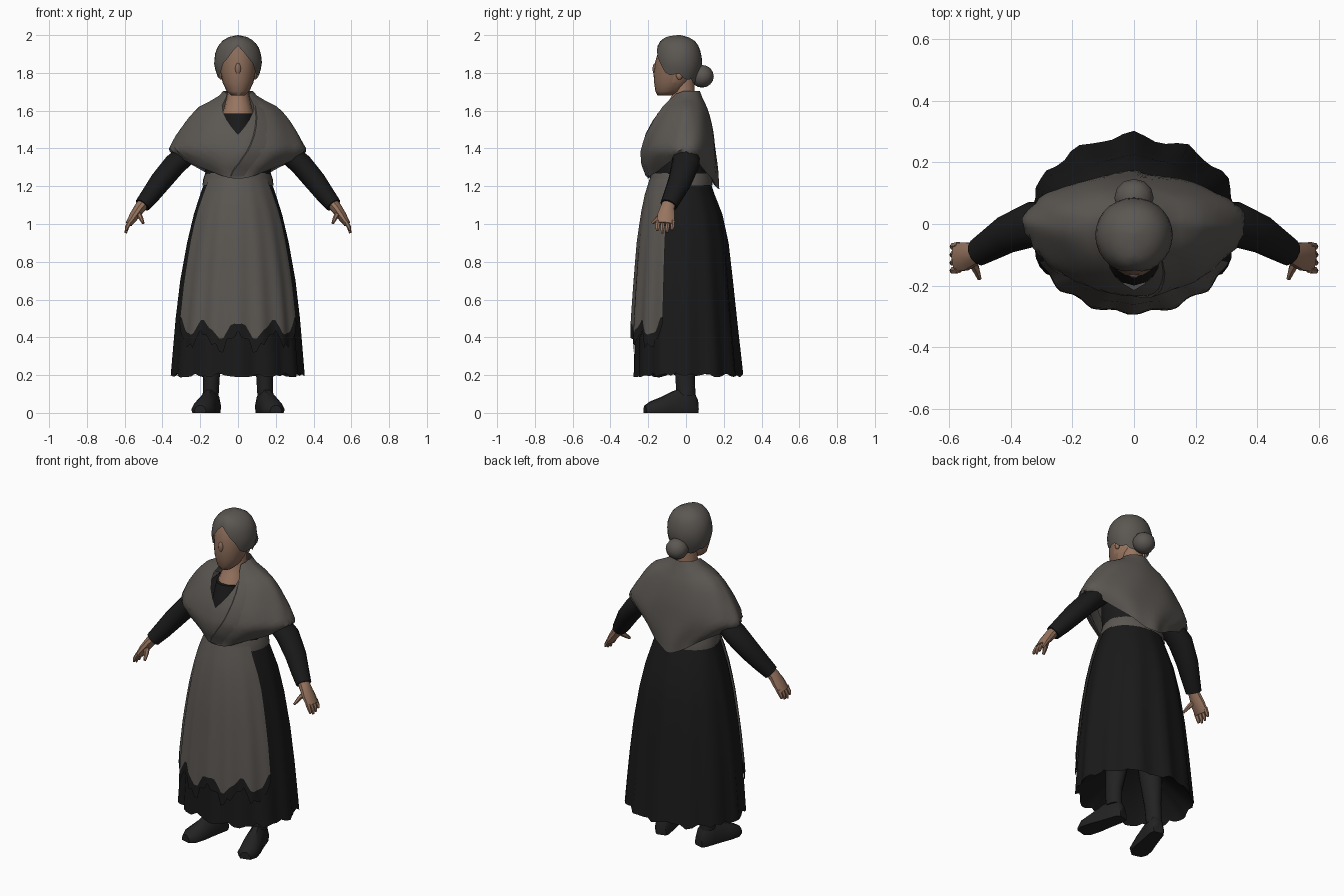
import bpy, bmesh, math, random
from mathutils import Vector, Matrix

if "Cube" in bpy.data.objects:
    bpy.data.objects.remove(bpy.data.objects["Cube"])

random.seed(4)


def material(name, r, g, b):
    m = bpy.data.materials.new(name)
    m.diffuse_color = (r, g, b, 1)
    m.use_nodes = True
    m.node_tree.nodes["Principled BSDF"].inputs["Base Color"].default_value = m.diffuse_color
    return m


GREY = material("grey_cloth", 0.105, 0.095, 0.085)
BLACK = material("black_cloth", 0.010, 0.010, 0.010)
SHOE = material("dark_leather", 0.016, 0.016, 0.017)
SKIN = material("skin", 0.31, 0.175, 0.115)
FACE = material("weathered_skin", 0.25, 0.145, 0.097)


def finish(name, bm, mats, angle=40, recalc=True):
    if recalc:
        bmesh.ops.recalc_face_normals(bm, faces=bm.faces)
    me = bpy.data.meshes.new(name)
    bm.to_mesh(me)
    bm.free()
    for m in mats:
        me.materials.append(m)
    ob = bpy.data.objects.new(name, me)
    bpy.context.collection.objects.link(ob)
    bpy.context.view_layer.objects.active = ob
    ob.select_set(True)
    bpy.ops.object.shade_smooth_by_angle(angle=math.radians(angle))
    ob.select_set(False)
    return ob


def skin_rings(rings, closed=True, caps=(False, False), pick=None):
    """Bridge rows of points into a surface; pick(row, centre) gives the material."""
    bm = bmesh.new()
    rows = [[bm.verts.new(p) for p in r] for r in rings]
    n = len(rows[0])
    for i in range(len(rows) - 1):
        for j in range(n if closed else n - 1):
            k = (j + 1) % n
            f = bm.faces.new((rows[i][j], rows[i + 1][j], rows[i + 1][k], rows[i][k]))
            if pick:
                f.material_index = pick(i, f.calc_center_median())
    for cap, row in zip(caps, (rows[0], rows[-1])):
        if cap:
            bm.faces.new(row)
    return bm


def ellipse(cy, z, rx, ry, n, cx=0):
    return [(cx + rx * math.cos(a), cy + ry * math.sin(a), z)
            for a in (2 * math.pi * j / n for j in range(n))]


def tube(path, n=10, caps=(True, True)):
    """path rows: x, y, z, width across, depth in y."""
    pts = [Vector(p[:3]) for p in path]
    rings = []
    for i, p in enumerate(path):
        d = (pts[min(i + 1, len(pts) - 1)] - pts[max(i - 1, 0)]).normalized()
        u = Vector((0, 1, 0)).cross(d).normalized()
        v = d.cross(u)
        rings.append([pts[i] + u * p[3] * math.cos(a) + v * p[4] * math.sin(a)
                      for a in (2 * math.pi * j / n for j in range(n))])
    return skin_rings(rings, caps=caps)


def lerp_table(table, z):
    """table rows run downwards in z; returns the interpolated other columns."""
    if z >= table[0][0]:
        return table[0][1:]
    for a, b in zip(table, table[1:]):
        if z >= b[0]:
            t = (a[0] - z) / (a[0] - b[0])
            return [p + (q - p) * t for p, q in zip(a[1:], b[1:])]
    return table[-1][1:]


# Skirt profile: z, half width, front y, back y
SKIRT = [(1.25, .165, -.175, .12), (1.17, .195, -.20, .145), (1.05, .232, -.222, .19),
         (.9, .266, -.24, .22), (.7, .30, -.252, .24), (.5, .322, -.262, .258), (.2, .345, -.268, .287)]


def skirt_point(a, z, off=0.0):
    rx, yf, yb = lerp_table(SKIRT, z)
    s = math.sin(a)
    return Vector(((rx + off) * math.cos(a), s * (yb + off) if s > 0 else -s * (yf - off), z))


# Pleated skirt, with folds that deepen toward the hem
N = 60
fold = [random.uniform(-.5, .5) + math.cos(j * 2 * math.pi / 5) for j in range(N)]
hem = [random.uniform(-.012, .012) for j in range(N)]
levels = [1.25, 1.17, 1.05, .9, .7, .5, .35, .2]
rings = [[skirt_point(2 * math.pi * j / N, z + (hem[j] if z == .2 else 0),
                      fold[j] * .011 * (1.25 - z)) for j in range(N)] for z in levels]
# lining closing the underside above the hem
rings.append([skirt_point(2 * math.pi * j / N, .24, -.03) for j in range(N)])
rings.append([Vector((p.x * .25, p.y * .25, .42)) for p in rings[-1]])
finish("skirt", skin_rings(rings, caps=(False, True)), [BLACK], 50)

# Apron with a scalloped grey edge and black lace border
cols, rows = 41, 9
apron = []
for i in range(rows + 2):
    row = []
    for j in range(cols):
        u = j / (cols - 1) * 2 - 1
        scallop = .46 + .042 * math.cos(u * 12.6) - .02 * (1 - u * u) - .012 * math.cos(u * 29)
        z = 1.24 + (scallop - 1.24) * min(i, rows) / rows
        if i > rows:
            z -= .035 + .045 * abs(math.sin(j * 1.1))
        spread = 1.0 + .12 * min(1, (1.24 - z) / .2)
        a = -math.pi / 2 + u * spread
        flare = .014 * (1.24 - z) * (1 - u * u)
        row.append(skirt_point(a, z, .014 + flare + .008 * (1.24 - z) * math.cos(j * .95)))
    apron.append(row)
finish("apron", skin_rings(apron, closed=False, pick=lambda i, c: int(i >= rows)),
       [GREY, BLACK], 50, recalc=False)

# Waistband tied round the back
finish("waistband", skin_rings([[skirt_point(2 * math.pi * j / 32, z, o) for j in range(32)]
                                for z, o in ((1.27, .008), (1.235, .014), (1.205, .006))]), [GREY])

# Bodice under the shawl
finish("bodice", skin_rings([ellipse(*r, 24) for r in (
    (-.025, 1.21, .165, .14), (-.02, 1.32, .18, .145), (-.02, 1.43, .185, .14),
    (-.01, 1.53, .165, .10), (0, 1.585, .11, .08))], caps=(True, True)), [BLACK])

# Shawl profile: z, half width, front y, back y
SHAWL = [(1.72, .062, -.045, .068), (1.67, .11, -.09, .085), (1.62, .21, -.135, .11),
         (1.56, .265, -.175, .13), (1.47, .325, -.217, .15), (1.39, .368, -.235, .158),
         (1.32, .29, -.228, .165), (1.26, .205, -.208, .17), (1.16, .15, -.20, .172)]


def shawl_point(a, t, off=0.0):
    s, c = math.sin(a), math.cos(a)
    low = 1.385 - (.20 * s ** 1.3 if s > 0 else .145 * abs(s) ** 1.2)
    top = 1.705 if s > -.3 else 1.705 - .03 * (-s - .3)
    if s < 0:  # open neckline
        top -= .21 * max(0, 1 - abs(c) / .60)
    z = top + (low - top) * t
    rx, yf, yb = lerp_table(SHAWL, z)
    crease = .005 * t * math.sin(a * 9 + t * 6)
    rx += crease + off
    # the front tapers toward the arms
    y = s * (yb + crease + off) if s > 0 else (-s) ** 1.3 * (yf - crease - off)
    return Vector((rx * c, y, z))


N = 56
rings = [[shawl_point(2 * math.pi * j / N, i / 12) for j in range(N)] for i in range(13)]
rings += [[shawl_point(2 * math.pi * j / N, t, -.014) for j in range(N)] for t in (.97, .7, .4)]
finish("shawl", skin_rings(rings), [GREY], 50)

# Overlapping front edge of the shawl, crossing gently toward the waist
fold_rows = []
for i in range(11):
    t = i / 10
    a = -math.pi / 2 + .50 - .62 * t
    fold_rows.append([shawl_point(a + w, .02 + .94 * t, o)
                      for w, o in ((-.07, .001), (-.05, .008), (.08, .007), (.28, .001))])
finish("shawl_fold", skin_rings(fold_rows, closed=False), [GREY], 50, recalc=False)

# Neck and upper chest
finish("neck", skin_rings([ellipse(*r, 14) for r in (
    (-.05, 1.56, .088, .098), (-.028, 1.63, .070, .078), (-.012, 1.69, .056, .058),
    (-.015, 1.80, .058, .06))]), [SKIN])
# Dark blouse filling the lower neckline
finish("blouse", skin_rings([ellipse(*r, 16) for r in (
    (-.06, 1.44, .10, .14), (-.055, 1.52, .09, .125), (-.05, 1.585, .085, .102))],
    caps=(True, True)), [BLACK])

# Head, with a darker face front
head = skin_rings([ellipse(*r, 20) for r in (
    (-.112, 1.68, .034, .038), (-.092, 1.702, .06, .07), (-.074, 1.75, .082, .095),
    (-.062, 1.80, .092, .11), (-.055, 1.86, .095, .108), (-.045, 1.92, .09, .10),
    (-.04, 1.96, .06, .07))], caps=(True, True),
    pick=lambda i, c: int(c.y < -.06))
finish("head", head, [SKIN, FACE], 60)


def ball(name, loc, size, mat):
    bm = bmesh.new()
    bmesh.ops.create_uvsphere(bm, u_segments=12, v_segments=8, radius=1,
                              matrix=Matrix.Translation(loc) @ Matrix.Diagonal((*size, 1)))
    finish(name, bm, [mat])


# Nose and lips
ball("nose", (0, -.163, 1.82), (.016, .014, .032), FACE)
ball("lips", (0, -.158, 1.755), (.026, .010, .012), FACE)

# Bonnet: a boxy-fronted dome, peaked over the brow and low at the nape
DOME = [(2.0, .02), (1.99, .38), (1.97, .66), (1.94, .85), (1.90, .96), (1.85, 1.0),
        (1.80, .92), (1.76, .78), (1.72, .62)]
rings = []
for i in range(10):
    ring = []
    for j in range(28):
        a = 2 * math.pi * j / 28
        s, c = math.sin(a), math.cos(a)
        rim = 1.785 + .15 * max(0, -s) ** 4 + .008 * math.cos(j * 2.1) - .04 * max(0, s)
        z = rim + (2.0 - rim) * (1 - (i / 9) ** 1.4)
        r = lerp_table(DOME, z)[0]
        front = r ** .6 if s < 0 else r
        ring.append((.127 * r * c, -.032 + (.132 * front if s < 0 else .118 * r) * s, z))
    rings.append(ring)
finish("bonnet", skin_rings(rings, caps=(True, False)), [GREY], 45)

# Covered bun at the nape
ball("hair_bun", (0, .085, 1.782), (.064, .062, .06), GREY)

for side, s in (("left", 1), ("right", -1)):
    # Sleeve, emerging from under the shawl to the cuff
    finish(side + "_sleeve", tube([(s * x, y, z, w, d) for x, y, z, w, d in (
        (.20, 0, 1.43, .05, .06), (.265, 0, 1.375, .056, .07),
        (.335, -.002, 1.315, .06, .074), (.41, -.032, 1.225, .057, .064),
        (.462, -.065, 1.155, .050, .054), (.506, -.092, 1.10, .042, .046))], 12), [BLACK])
    # Hand with palm, fingers and thumb
    finish(side + "_hand", tube([(s * x, y, z, w, d) for x, y, z, w, d in (
        (.488, -.083, 1.125, .031, .034), (.52, -.098, 1.085, .030, .038),
        (.548, -.105, 1.045, .026, .048), (.578, -.11, 1.0, .018, .048))], 10), [SKIN])
    for k in range(4):
        y = -.148 + k * .026
        drop = .012 * abs(k - 1.3)
        finish(f"{side}_finger_{k + 1}", tube([
            (s * .57, y, 1.015, .012, .013), (s * .588, y - .003, .982, .011, .012),
            (s * .594, y - .004, .948 + drop, .006, .007)], 6), [SKIN])
    finish(side + "_thumb", tube([
        (s * .53, -.115, 1.06, .016, .018), (s * .513, -.148, 1.03, .012, .014),
        (s * .502, -.178, 1.005, .007, .008)], 6), [SKIN])
    # Stockinged leg
    finish(side + "_leg", tube([(s * x, y, z, w, d) for x, y, z, w, d in (
        (.10, 0, .60, .075, .085), (.12, 0, .38, .062, .07), (.14, -.005, .2, .044, .052),
        (.145, 0, .09, .042, .05))], 12), [SHOE])
    # Shoe, turned outward, lofted from heel to toe: forward, width, height
    turn = Matrix.Rotation(s * math.radians(15), 3, "Z")
    shoe = []
    for f, w, h in ((-.062, .03, .07), (-.04, .044, .115), (.02, .048, .13), (.07, .052, .115),
                    (.13, .06, .085), (.19, .058, .062), (.225, .032, .04)):
        shoe.append([Vector((s * .142, 0, 0)) + turn @ Vector((w * x, -f, h * z)) for x, z in (
            (-.9, .0), (-1, .3), (-.75, .75), (-.3, 1), (.3, 1), (.75, .75), (1, .3), (.9, .0))])
    finish(side + "_shoe", skin_rings(shoe, caps=(True, True)), [SHOE])
    # Ear lobe below the bonnet
    ball(side + "_ear", (s * .09, -.035, 1.79), (.012, .018, .026), SKIN)
